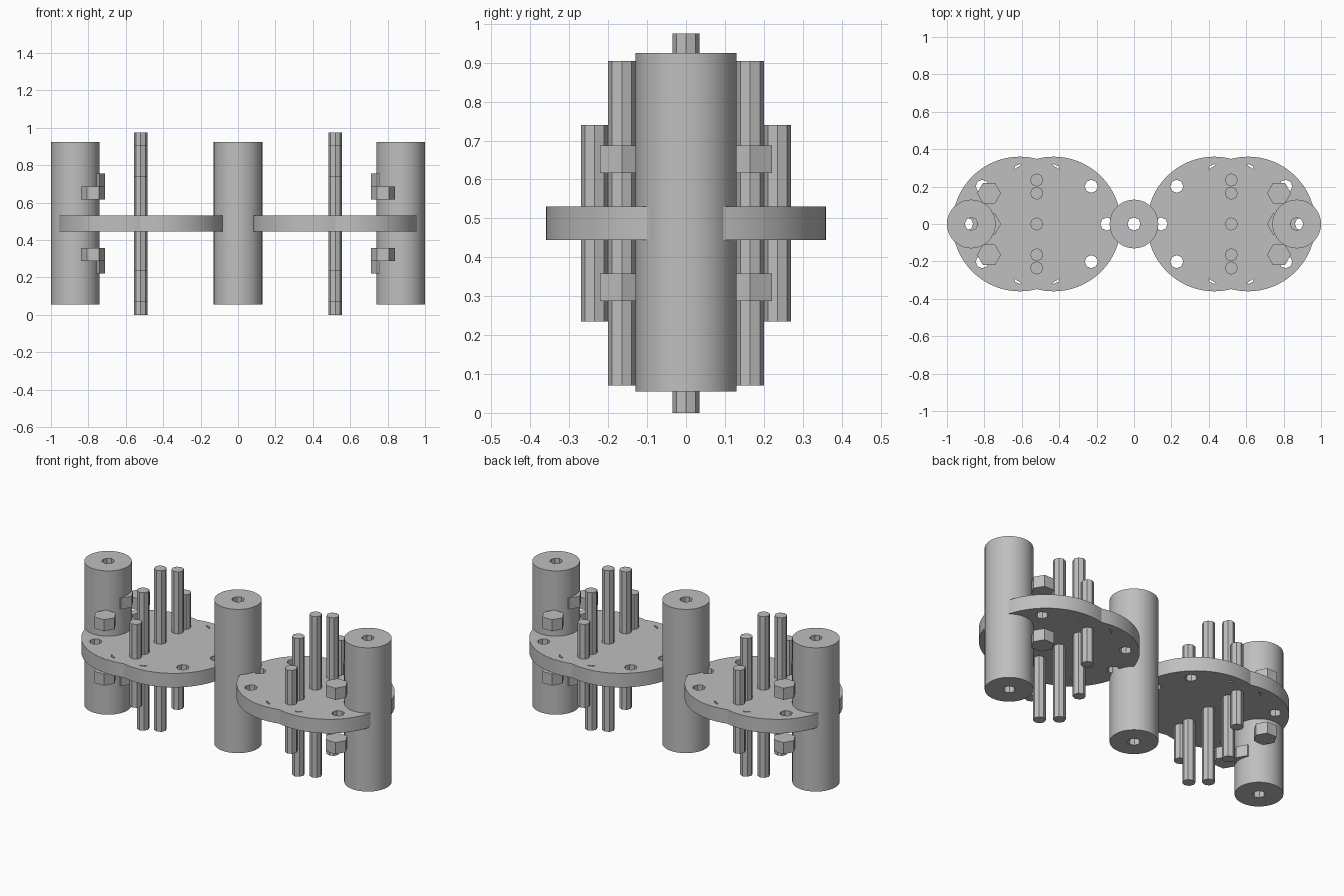
import bpy
import bmesh
from math import radians, cos, sin, pi
from mathutils import Matrix

cube = bpy.data.objects.get("Cube")
if cube:
    bpy.data.objects.remove(cube, do_unlink=True)

# Single grey metal
GREY = (0.52, 0.52, 0.52, 1.0)
metal = bpy.data.materials.new("grey_metal")
metal.use_nodes = True
metal.diffuse_color = GREY
metal.node_tree.nodes["Principled BSDF"].inputs["Base Color"].default_value = GREY

SMALL_SIDES = 8
ROUND_SIDES = 64
BORE = 0.035


def prism(name, spots, radius, z0, z1, sides):
    """Upright prisms at each (x, y) spot, in one object."""
    bm = bmesh.new()
    for x, y in spots:
        # first corner points along +x
        ring = [bm.verts.new((x + radius * cos(2 * pi * i / sides),
                              y + radius * sin(2 * pi * i / sides), z0))
                for i in range(sides)]
        base = bm.faces.new(ring)
        top = bmesh.ops.extrude_face_region(bm, geom=[base])["geom"]
        verts = [v for v in top if isinstance(v, bmesh.types.BMVert)]
        bmesh.ops.translate(bm, verts=verts, vec=(0, 0, z1 - z0))
    bmesh.ops.recalc_face_normals(bm, faces=bm.faces)
    mesh = bpy.data.meshes.new(name)
    bm.to_mesh(mesh)
    bm.free()
    mesh.materials.append(metal)
    obj = bpy.data.objects.new(name, mesh)
    bpy.context.collection.objects.link(obj)
    return obj


def drill(obj, spots):
    """Drill round holes right through, then smooth the outer wall."""
    cutter = prism("hole_cutter", spots, BORE, -0.2, 1.2, SMALL_SIDES)
    cutter.hide_render = True
    mod = obj.modifiers.new("holes", "BOOLEAN")
    mod.operation = "DIFFERENCE"
    mod.solver = "EXACT"
    mod.object = cutter
    bpy.ops.object.select_all(action="DESELECT")
    bpy.context.view_layer.objects.active = obj
    obj.select_set(True)
    bpy.ops.object.modifier_apply(modifier=mod.name)
    bpy.data.objects.remove(cutter, do_unlink=True)
    bpy.ops.object.shade_smooth_by_angle(angle=radians(30))


# Three bored columns
for label, x in (("right", -0.87), ("centre", 0), ("left", 0.87)):
    column = prism(label + "_column", [(x, 0)], 0.13, 0.055, 0.925, ROUND_SIDES)
    drill(column, [(x, 0)])

for label, side in (("right", -1), ("left", 1)):
    # Two overlapping flange discs, each with a ring of eight bolt holes
    for part, cx in (("inner", 0.43), ("outer", 0.61)):
        disc = prism(f"{label}_{part}_flange", [(side * cx, 0)], 0.36,
                     0.445, 0.53, ROUND_SIDES)
        drill(disc, [(side * cx + 0.285 * cos(k * pi / 4), 0.285 * sin(k * pi / 4))
                     for k in range(8)])

    # Row of rods, longest in the middle
    for part, y, z0, z1 in (("long", 0, 0, 0.975), ("medium", 0.165, 0.07, 0.905),
                            ("short", 0.235, 0.235, 0.74)):
        spots = [(side * 0.52, s * y) for s in ((1, -1) if y else (1,))]
        prism(f"{label}_{part}_rods", spots, BORE, z0, z1, SMALL_SIDES)

    # Hexagonal nuts above and below the flange
    nut_x = side * 0.775
    for part, low, mid in (("upper", 0.617, 0.687), ("lower", 0.288, 0.222)):
        prism(f"{label}_{part}_side_nuts", [(nut_x, 0.165), (nut_x, -0.165)],
              0.064, low, low + 0.07, 6)
        prism(f"{label}_{part}_middle_nut", [(nut_x, 0)], 0.064, mid, mid + 0.068, 6)
